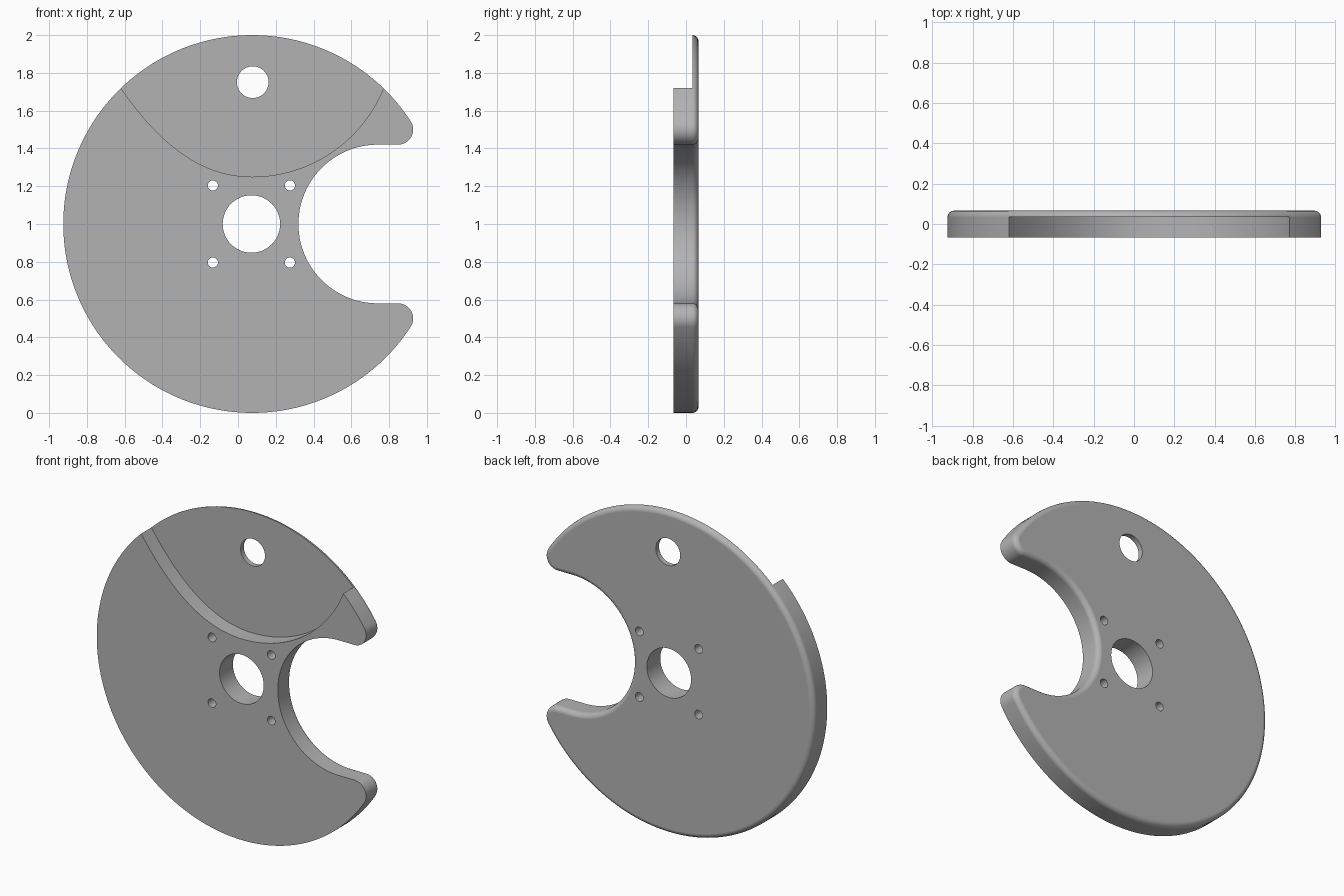
import bpy, bmesh
from math import sin, cos, pi, atan2, sqrt
from mathutils import Vector
from mathutils.geometry import interpolate_bezier

if "Cube" in bpy.data.objects:
    bpy.data.objects.remove(bpy.data.objects["Cube"])

grey = bpy.data.materials.new("plain grey")
grey.use_nodes = True
COLOUR = (0.45, 0.45, 0.45, 1)
grey.diffuse_color = COLOUR
grey.node_tree.nodes["Principled BSDF"].inputs["Base Color"].default_value = COLOUR

CX, CZ = 0.075, 1.0          # disc centre
FRONT, BACK = -0.066, 0.066
FILLET = 0.032
NOTCH_X, NOTCH_R, TIP_R = 0.74, 0.42, 0.08
TIP_DZ = NOTCH_R + TIP_R
TIP_DX = sqrt((1 - TIP_R) ** 2 - TIP_DZ ** 2)


def arc(x, z, r, a0, a1, n):
    steps = [a0 + (a1 - a0) * i / n for i in range(n + 1)]
    return [(x + r * cos(a), z + r * sin(a)) for a in steps]


def outline(d):
    """Disc outline with the side notch, moved inward by d."""
    a = atan2(TIP_DZ, TIP_DX)
    rim = arc(CX, CZ, 1 - d, a, 2 * pi - a, 160)
    low = arc(CX + TIP_DX, CZ - TIP_DZ, TIP_R - d, -a, pi / 2, 16)
    notch = arc(NOTCH_X, CZ, NOTCH_R + d, 1.5 * pi, pi / 2, 72)
    high = arc(CX + TIP_DX, CZ + TIP_DZ, TIP_R - d, -pi / 2, a, 16)
    return rim + low[1:] + notch + high[:-1]


def loft(name, rings):
    """Skin a list of (points, y) rings and cap both ends."""
    bm = bmesh.new()
    loops = [[bm.verts.new((x, y, z)) for x, z in pts] for pts, y in rings]
    n = len(loops[0])
    for a, b in zip(loops, loops[1:]):
        for i in range(n):
            j = (i + 1) % n
            bm.faces.new((a[i], a[j], b[j], b[i]))
    bm.faces.new(loops[0])
    bm.faces.new(loops[-1])
    bmesh.ops.recalc_face_normals(bm, faces=bm.faces)
    mesh = bpy.data.meshes.new(name)
    bm.to_mesh(mesh)
    bm.free()
    mesh.materials.append(grey)
    obj = bpy.data.objects.new(name, mesh)
    bpy.context.collection.objects.link(obj)
    return obj


# Notched disc, square at the front and rounded along the back edge
rings = [(outline(0), FRONT)]
for i in range(9):
    t = i / 8 * pi / 2
    rings.append((outline(FILLET * (1 - cos(t))), BACK - FILLET * (1 - sin(t))))
disc = loft("notched_disc", rings)

# Cutters: shaft hole, upper hole and four screw holes
cutters = []


def hole(name, x, z, r, n):
    pts = arc(x, z, r, 0, 2 * pi, n)[:-1]
    cutters.append(loft(name, [(pts, -0.2), (pts, 0.2)]))


hole("shaft_hole_cutter", 0.071, CZ, 0.152, 64)
hole("upper_hole_cutter", 0.078, 1.751, 0.084, 48)
for sx in (-1, 1):
    for sz in (-1, 1):
        hole("screw_hole_cutter", 0.071 + sx * 0.204, CZ + sz * 0.204, 0.027, 24)

# Cutter: curved recess in the upper front, slacker on its right side
left = interpolate_bezier(Vector((-0.62, 1.72)), Vector((-0.42, 1.43)),
                          Vector((-0.2, 1.25)), Vector((CX, 1.25)), 32)
pts = [(-0.8, 1.98), (-0.8, 2.3)]
pts = pts[1:] + [(-0.8, 1.985)] + [(p.x, p.y) for p in left]
pts += arc(CX, 2, 0.75, -pi / 2, 0, 40)[1:] + [(CX + 0.75, 2.3)]
cutters.append(loft("recess_cutter", [(pts, -0.2), (pts, 0.034)]))

for c in cutters:
    c.hide_render = True
    mod = disc.modifiers.new(c.name, "BOOLEAN")
    mod.operation = "DIFFERENCE"
    mod.solver = "EXACT"
    mod.object = c

# Bake the cuts, then remove the cutters
bpy.context.view_layer.update()
graph = bpy.context.evaluated_depsgraph_get()
baked = bpy.data.meshes.new_from_object(disc.evaluated_get(graph))
disc.modifiers.clear()
disc.data = baked
for c in cutters:
    bpy.data.objects.remove(c)

# Smooth curves with crisp edges
bpy.ops.object.select_all(action="DESELECT")
disc.select_set(True)
bpy.context.view_layer.objects.active = disc
bpy.ops.object.shade_smooth_by_angle(angle=0.5)
weighted = disc.modifiers.new("flat_faces", "WEIGHTED_NORMAL")
weighted.keep_sharp = True
